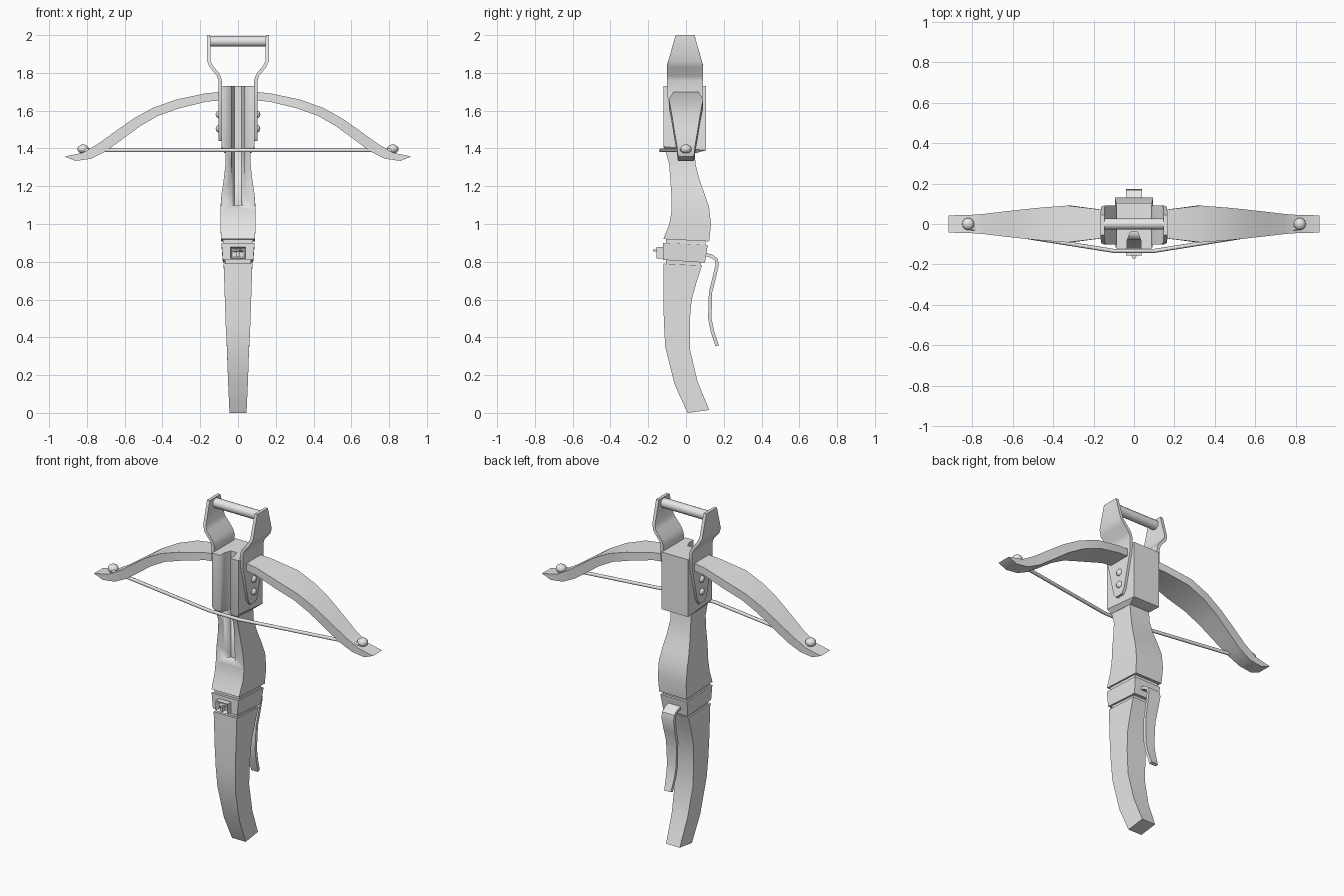
import bpy, bmesh, math
from mathutils import Vector

cube = bpy.data.objects.get("Cube")
if cube:
    bpy.data.objects.remove(cube, do_unlink=True)

grey = bpy.data.materials.new("plain_grey")
grey.use_nodes = True
grey.diffuse_color = (0.8, 0.8, 0.8, 1)
grey.node_tree.nodes["Principled BSDF"].inputs["Base Color"].default_value = (0.8, 0.8, 0.8, 1)


def select(obj):
    bpy.ops.object.select_all(action='DESELECT')
    obj.select_set(True)
    bpy.context.view_layer.objects.active = obj


def finish(name, bm, angle=30):
    bmesh.ops.recalc_face_normals(bm, faces=bm.faces)
    mesh = bpy.data.meshes.new(name)
    bm.to_mesh(mesh)
    bm.free()
    mesh.materials.append(grey)
    obj = bpy.data.objects.new(name, mesh)
    bpy.context.collection.objects.link(obj)
    select(obj)
    bpy.ops.object.shade_smooth_by_angle(angle=math.radians(angle))
    return obj


def loft(name, rings, angle=30):
    """Skin equal-sized closed rings and cap both ends."""
    bm = bmesh.new()
    loops = [[bm.verts.new(p) for p in ring] for ring in rings]
    n = len(loops[0])
    for a, b in zip(loops, loops[1:]):
        for i in range(n):
            j = (i + 1) % n
            bm.faces.new((a[i], a[j], b[j], b[i]))
    bm.faces.new(loops[0][::-1])
    bm.faces.new(loops[-1])
    return finish(name, bm, angle)


def block(name, rows):
    """Stacked sections: half width, front y, front z, back y, back z."""
    return loft(name, [[(-w, yf, zf), (w, yf, zf), (w, yb, zb), (-w, yb, zb)]
                       for w, yf, zf, yb, zb in rows])


def band(points, thick):
    """Offset a 2D path to both sides, giving pairs of edge points."""
    pts = [Vector(p) for p in points]
    pairs = []
    for i, p in enumerate(pts):
        d = (pts[min(i + 1, len(pts) - 1)] - pts[max(i - 1, 0)]).normalized()
        side = Vector((-d.y, d.x)) * thick / 2
        pairs.append((p + side, p - side))
    return pairs


def dome(name, loc, radius, scale):
    bm = bmesh.new()
    bmesh.ops.create_uvsphere(bm, u_segments=16, v_segments=10, radius=radius)
    for v in bm.verts:
        v.co = Vector(a * s for a, s in zip(v.co, scale)) + Vector(loc)
    return finish(name, bm, 60)


def tube(name, points, radius, sides=12):
    curve = bpy.data.curves.new(name, 'CURVE')
    curve.dimensions = '3D'
    curve.bevel_depth = radius
    curve.bevel_resolution = sides // 4 - 1
    curve.use_fill_caps = True
    spline = curve.splines.new('POLY')
    spline.points.add(len(points) - 1)
    for p, co in zip(spline.points, points):
        p.co = (*co, 1)
    obj = bpy.data.objects.new(name, curve)
    bpy.context.collection.objects.link(obj)
    select(obj)
    bpy.ops.object.convert(target='MESH')
    obj = bpy.context.object
    obj.data.materials.clear()
    obj.data.materials.append(grey)
    bpy.ops.object.shade_smooth_by_angle(angle=math.radians(50))
    return obj


# Wooden stock, from the head down to the grip
head = block("head_block", [(.088, -.12, 1.73, .105, 1.73), (.088, -.12, 1.41, .105, 1.39),
                            (.068, -.11, 1.385, .05, 1.375)])
stock = block("stock", [(.068, -.115, 1.41, .045, 1.41), (.066, -.09, 1.32, .05, 1.32),
                        (.075, -.083, 1.24, .07, 1.24), (.087, -.078, 1.16, .098, 1.16),
                        (.093, -.076, 1.07, .122, 1.09), (.093, -.088, 1.0, .132, 1.0),
                        (.09, -.12, .92, .123, .908)])
block("upper_neck", [(.08, -.105, .93, .105, .92), (.08, -.105, .88, .1, .87)])
block("collar", [(.088, -.122, .9, .115, .888), (.08, -.122, .81, .1, .795)])
block("lower_neck", [(.068, -.105, .82, .085, .82), (.068, -.105, .77, .075, .77)])
block("grip", [(.076, -.12, .79, .085, .78), (.073, -.12, .7, .058, .7),
               (.069, -.12, .58, .03, .6), (.065, -.116, .46, .02, .49),
               (.059, -.11, .35, .02, .34), (.052, -.06, .15, .06, .17),
               (.045, .008, 0, .123, .015)])

# Bolt channel cut down the front
outline = [(-.034, -.2), (.034, -.2), (.034, -.08), (.018, -.04), (-.018, -.04), (-.034, -.08)]
cutter = loft("channel_cutter", [[(x, y, z) for x, y in outline] for z in (1.1, 1.8)])
cutter.hide_render = True
for obj in (head, stock):
    mod = obj.modifiers.new("channel", 'BOOLEAN')
    mod.operation = 'DIFFERENCE'
    mod.solver = 'EXACT'
    mod.object = cutter
    select(obj)
    # The channel must sit before the smoothing modifier, if there is one
    bpy.ops.object.modifier_move_to_index(modifier=mod.name, index=0)
    bpy.ops.object.modifier_apply(modifier=mod.name)
bpy.data.objects.remove(cutter, do_unlink=True)

# Bow limb: x, top z, lower x, lower z, half depth
limb = [(.085, 1.70, .085, 1.655, .066), (.17, 1.692, .165, 1.648, .072),
        (.33, 1.658, .31, 1.613, .091), (.45, 1.615, .425, 1.572, .082),
        (.55, 1.56, .52, 1.517, .072), (.65, 1.49, .615, 1.447, .061),
        (.74, 1.425, .70, 1.385, .05), (.82, 1.378, .78, 1.345, .044),
        (.917, 1.357, .86, 1.334, .043)]
# Side plate of the stirrup: x, z path with half depth at each point
plate = [(.094, 1.44), (.094, 1.47), (.094, 1.68), (.094, 1.76), (.105, 1.79),
         (.142, 1.835), (.155, 1.865), (.156, 2.0)]
plate_depth = [.025, .045, .095, .096, .096, .096, .088, .05]

for s, side in ((1, "left"), (-1, "right")):
    loft(side + "_limb", [[(s * xt, -d, zt), (s * xt, d, zt), (s * xl, d, zl), (s * xl, -d, zl)]
                          for xt, zt, xl, zl, d in limb])
    loft(side + "_stirrup_plate",
         [[(s * a.x, -d - .005, a.y), (s * a.x, d - .005, a.y),
           (s * b.x, d - .005, b.y), (s * b.x, -d - .005, b.y)]
          for (a, b), d in zip(band(plate, .018), plate_depth)], 40)
    dome(side + "_string_knob", (s * .82, 0, 1.397), .03, (1, 1, .8))
    for place, z in (("upper", 1.58), ("lower", 1.505)):
        dome(f"{side}_{place}_rivet", (s * .102, 0, z), .02, (.8, 1, 1))

tube("stirrup_bar", [(-.152, 0, 1.967), (.152, 0, 1.967)], .028, 20)
tube("bow_string", [(-.81, -.02, 1.39), (-.1, -.133, 1.39),
                    (.1, -.133, 1.39), (.81, -.02, 1.39)], .01)

# Trigger lever behind the grip
lever = [(.09, .842), (.135, .83), (.16, .812), (.165, .785), (.148, .71),
         (.13, .64), (.126, .5), (.14, .43), (.165, .355)]
lever_width = [.04, .04, .04, .04, .037, .034, .03, .027, .022]
loft("trigger_lever", [[(-w, a.x, a.y), (w, a.x, a.y), (w, b.x, b.y), (-w, b.x, b.y)]
                       for (a, b), w in zip(band(lever, .018), lever_width)], 35)

# Latch on the front of the collar: a box with a recessed face and a small hook
bm = bmesh.new()
bmesh.ops.create_cube(bm, size=1)
for v in bm.verts:
    v.co = Vector((v.co.x * .08, v.co.y * .05 - .13, v.co.z * .06 + .848))
bm.faces.ensure_lookup_table()
front = min(bm.faces, key=lambda f: f.calc_center_median().y)
bmesh.ops.inset_region(bm, faces=[front], thickness=.012, depth=0)
bmesh.ops.translate(bm, verts=front.verts, vec=(0, .02, 0))
finish("latch_box", bm)
loft("latch_hook", [[(-.03, -.13, z), (.03, -.13, z), (.004, -.174, z + .004), (-.004, -.174, z + .004)]
                    for z in (.852, .862)])
block("latch_post", [(.008, -.155, .855, -.12, .855), (.008, -.155, .825, -.12, .825)])
